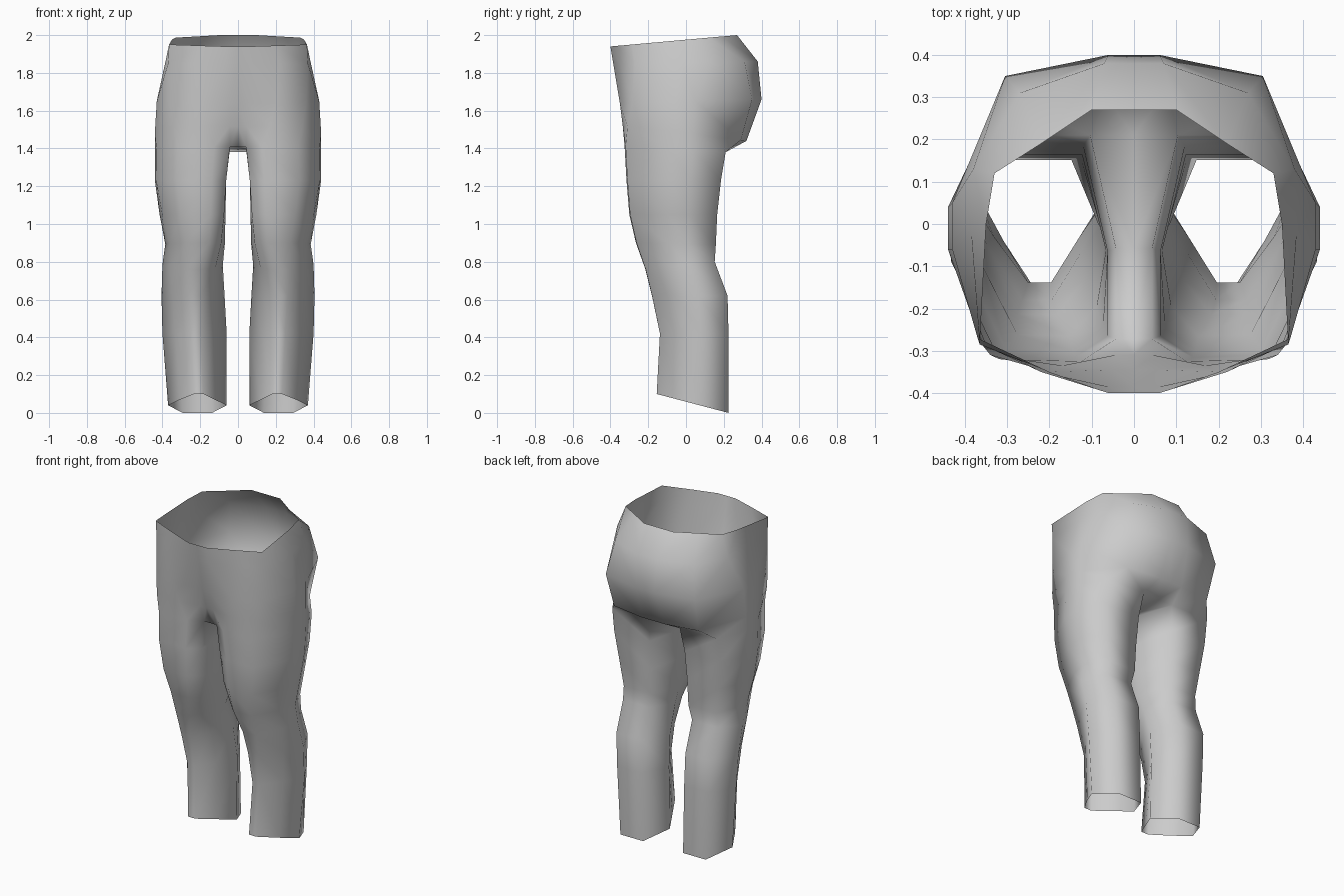
import bpy
import bmesh
from mathutils import Vector

cube = bpy.data.objects.get("Cube")
if cube:
    bpy.data.objects.remove(cube, do_unlink=True)

cloth = bpy.data.materials.new("grey cloth")
cloth.use_nodes = True
grey = (0.6, 0.6, 0.6, 1)
cloth.diffuse_color = grey
cloth.node_tree.nodes["Principled BSDF"].inputs["Base Color"].default_value = grey

# Pelvis half rings: front height, back height, outline from front crease to back crease
PELVIS = [
    (1.94, 2.0, [(.06, -.4), (.2, -.35), (.365, -.285), (.35, 0), (.33, .12), (.22, .19), (.1, .27)]),
    (1.85, 1.86, [(.06, -.385), (.22, -.35), (.37, -.27), (.385, -.02), (.38, .13), (.27, .31), (.07, .38)]),
    (1.64, 1.66, [(.05, -.345), (.2, -.35), (.36, -.285), (.43, -.06), (.43, .05), (.305, .35), (.06, .4)]),
    (1.52, 1.44, [(.045, -.31), (.17, -.335), (.34, -.31), (.44, -.06), (.44, .04), (.29, .29), (.08, .32)]),
]

# Leg cross-sections in unit space: front, outer side, back, inner side
THIGH = [(.02, .1), (.22, 0), (.7, .01), (.98, .45), (1, .68), (.8, 1), (.17, 1), (.02, .5)]
SHIN = [(.2, .3), (.4, 0), (.56, 0), (.8, .3), (1, .6), (.75, 1), (.25, 1), (0, .6)]

# Leg rings: front height, back height, inner x, outer x, front y, back y, shin blend
LEG = [
    (1.41, 1.38, .035, .44, -.325, .21, 0),
    (1.23, 1.23, .055, .44, -.315, .185, 0),
    (1.05, 1.05, .06, .415, -.3, .165, .1),
    (.9, .89, .065, .385, -.265, .158, .3),
    (.76, .8, .078, .4, -.215, .152, .6),
    (.62, .62, .07, .405, -.18, .22, .85),
    (.42, .42, .06, .4, -.138, .225, 1),
    (.1, 0, .06, .37, -.155, .225, 1),
]


def add_ring(bm, outline, z_front, z_back):
    ys = [y for x, y in outline]
    low, span = min(ys), max(ys) - min(ys)
    return [bm.verts.new((x, y, z_front + (z_back - z_front) * (y - low) / span))
            for x, y in outline]


def leg_outline(xi, xo, yf, yb, blend):
    points = []
    for a, b in zip(THIGH, SHIN):
        u, v = Vector(a).lerp(Vector(b), blend)
        points.append((xi + (xo - xi) * u, yf + (yb - yf) * v))
    return points


def bridge(bm, upper, lower, closed):
    n = len(upper)
    for i in range(n if closed else n - 1):
        j = (i + 1) % n
        bm.faces.new((upper[i], lower[i], lower[j], upper[j]))


bm = bmesh.new()
pelvis = [add_ring(bm, pts, zf, zb) for zf, zb, pts in PELVIS]
legs = [add_ring(bm, leg_outline(*shape), zf, zb) for zf, zb, *shape in LEG]

# Outer shell of one half: pelvis rings, the hip join, then the leg tube
hips = pelvis + [legs[0][:7]]
for upper, lower in zip(hips, hips[1:]):
    bridge(bm, upper, lower, False)
for upper, lower in zip(legs, legs[1:]):
    bridge(bm, upper, lower, True)

# Centre strip running down the front, under the crotch and up the back
seam = [r[0] for r in hips] + [legs[0][7]] + [r[6] for r in reversed(hips)]
centre = [bm.verts.new((0, v.co.y, v.co.z)) for v in seam]
bridge(bm, centre, seam, False)

bmesh.ops.recalc_face_normals(bm, faces=bm.faces)
side = max(bm.faces, key=lambda f: f.calc_center_median().x)
if side.normal.x < 0:
    bmesh.ops.reverse_faces(bm, faces=bm.faces)

mesh = bpy.data.meshes.new("trousers")
bm.to_mesh(mesh)
bm.free()
mesh.materials.append(cloth)
mesh.shade_smooth()
trousers = bpy.data.objects.new("trousers", mesh)
bpy.context.collection.objects.link(trousers)

# Mirror the half across the centre
mirror = trousers.modifiers.new("mirror", 'MIRROR')
mirror.use_clip = True
mirror.merge_threshold = 0.001
